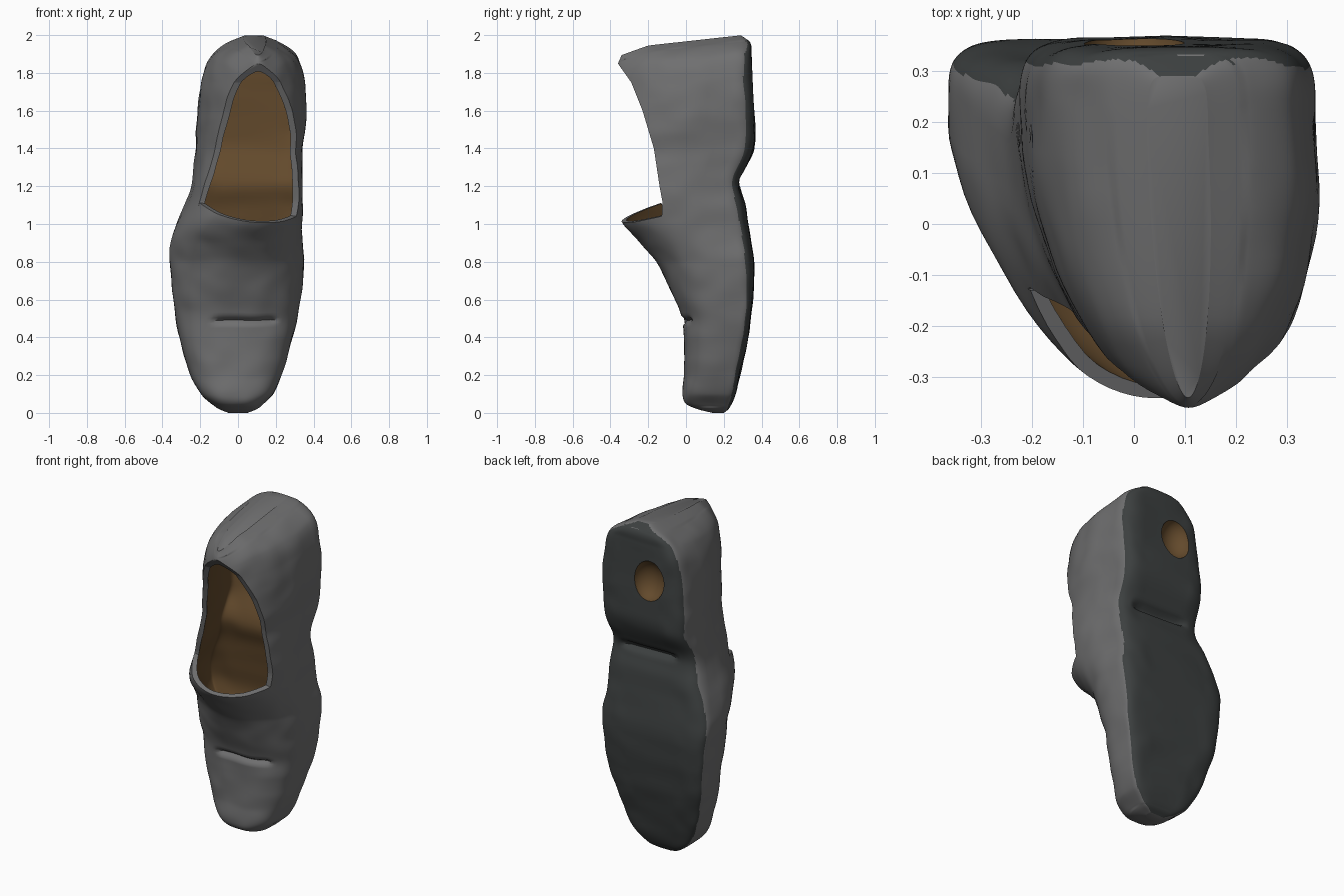
import bpy, bmesh, math
from mathutils import Vector, noise

if "Cube" in bpy.data.objects:
    bpy.data.objects.remove(bpy.data.objects["Cube"])

# z, centre x, half width, instep y, sole y
KEYS = [
    (0.00, 0.000, .05, .14, .20), (0.02, 0.000, .10, .06, .225),
    (0.05, -.005, .14, .00, .243), (0.10, -.005, .19, -.02, .26),
    (0.20, -.010, .24, -.01, .285), (0.40, -.010, .30, -.01, .33),
    (0.50, -.008, .32, -.02, .345), (0.60, -.007, .337, -.06, .355),
    (0.80, -.005, .355, -.16, .36), (0.90, -.010, .348, -.24, .345),
    (1.00, 0.002, .33, -.335, .33), (1.10, 0.025, .308, -.37, .315),
    (1.22, 0.042, .288, -.38, .285), (1.40, 0.055, .28, -.37, .36),
    (1.60, 0.070, .285, -.36, .36), (1.80, 0.078, .265, -.36, .35),
    (1.90, 0.085, .225, -.36, .345), (1.96, 0.085, .15, -.36, .34),
    (2.00, 0.085, .06, -.34, .29)]


def material(name, color):
    m = bpy.data.materials.new(name)
    m.diffuse_color = (*color, 1)
    m.use_nodes = True
    m.node_tree.nodes["Principled BSDF"].inputs["Base Color"].default_value = m.diffuse_color
    return m


MATERIALS = [material("grey_leather", (.16, .16, .162)),
             material("worn_brown", (.125, .068, .025)),
             material("dark_sole", (.045, .05, .05))]


def clamp(t):
    return max(0.0, min(1.0, t))


def section(z):
    """Smoothly interpolated section values at height z."""
    i = 0
    while i < len(KEYS) - 2 and z > KEYS[i + 1][0]:
        i += 1
    a, b = KEYS[i], KEYS[i + 1]
    p, n = KEYS[max(i - 1, 0)], KEYS[min(i + 2, len(KEYS) - 1)]
    h = b[0] - a[0]
    t = (z - a[0]) / h
    out = []
    for k in range(1, 5):
        ma = (b[k] - p[k]) / (b[0] - p[0]) * h
        mb = (n[k] - a[k]) / (n[0] - a[0]) * h
        out.append((2*t**3 - 3*t*t + 1) * a[k] + (t**3 - 2*t*t + t) * ma
                   + (3*t*t - 2*t**3) * b[k] + (t**3 - t*t) * mb)
    return out


def ring(z, xc, hw, yf, yb, ym, count):
    """Flat sole side, arched instep side, leaning and tilted at the heel."""
    front_exp = 2.8 - .9 * clamp((z - .4) / .4)
    tilt = clamp((z - 1.2) / .6)
    lean = .1 * clamp((z - .5) / .4) - .06 * clamp((z - 1.5) / .4)
    pts = []
    for j in range(count):
        a = math.tau * j / count
        c, s = math.cos(a), math.sin(a)
        e = 2 / (6 if s > 0 else front_exp)
        x = xc + hw * math.copysign(abs(c)**e, c)
        y = ym + (yb - ym if s > 0 else ym - yf) * math.copysign(abs(s)**e, s)
        drop = .11 * max(0, .3 - y) + .25 * max(0, -.2 - y)
        p = Vector((x + lean * max(0, .18 - y), y, z - tilt * drop))
        if .03 < z < 1.97:
            p += noise.noise_vector(p * 9) * .006
        pts.append(p)
    return pts


def finish(ob, slot):
    """Shared material slots and outward normals."""
    for m in MATERIALS:
        ob.data.materials.append(m)
    bm = bmesh.new()
    bm.from_mesh(ob.data)
    bmesh.ops.recalc_face_normals(bm, faces=bm.faces)
    for f in bm.faces:
        f.material_index = slot
    bm.to_mesh(ob.data)
    bm.free()


def loft(name, rings, slot):
    n = len(rings[0])
    verts = [p for r in rings for p in r]
    faces = [(i*n + j, i*n + (j+1) % n, (i+1)*n + (j+1) % n, (i+1)*n + j)
             for i in range(len(rings) - 1) for j in range(n)]
    faces += [tuple(range(n))[::-1],
              tuple(range(len(verts) - n, len(verts)))]
    me = bpy.data.meshes.new(name)
    me.from_pydata(verts, [], faces)
    ob = bpy.data.objects.new(name, me)
    bpy.context.collection.objects.link(ob)
    finish(ob, slot)
    return ob


# Outer shoe body with toe crease, heel-breast groove and soft dents
rings = []
for i in range(201):
    z = 1 - math.cos(math.pi * i / 200)
    xc, hw, yf, yb = section(z)
    pts = ring(z, xc, hw, yf, yb, yf + (yb - yf) * .7, 88)
    for p in pts:
        crease = math.exp(-((z - .49) / .014)**2) * clamp((.18 - abs(p.x - .035)) / .04)
        groove = math.exp(-((z - 1.225) / .018)**2) * clamp((.2 - abs(p.x - .05)) / .06)
        if p.y < .1:
            p.y += .028 * crease
        elif p.y > .2:
            p.y -= .04 * groove
    rings.append(pts)
shoe = loft("shoe_body", rings, 0)

# Dark outsole
for f in shoe.data.polygons:
    if f.normal.y > .45:
        f.material_index = 2

# Foot cavity, an inset of the same sections with rounded ends
rings = []
for i in range(91):
    z = .6 + 1.36 * (1 - math.cos(math.pi * i / 90)) / 2
    xc, hw, yf, yb = section(z)
    ym = yf + (yb - yf) * .7
    f = max(.05, math.sqrt(1 - (1 - clamp((z - .6) / .2))**2))
    g = max(.1, math.sqrt(1 - (1 - clamp((1.96 - z) / .06))**2))
    yf, yb, hw = yf + .03, yb - .13, hw - .03
    mid = (yf + yb) / 2
    pts = ring(z, xc, hw * f * g, mid + (yf - mid) * f, mid + (yb - mid) * f,
               mid + (ym - mid) * f, 64)
    rings.append(pts)
cavity = loft("cavity_cutter", rings, 1)

# Collar opening, a side profile swept across the shoe
profile = [(-.8, .96), (-.36, 1.0), (-.28, 1.025), (-.2, 1.05), (-.13, 1.07),
           (-.125, 1.12), (-.14, 1.2), (-.17, 1.4), (-.23, 1.6), (-.29, 1.75),
           (-.375, 1.87), (-.8, 1.87)]
rings = [[Vector((x, y, z - (.14 * (x - .1) if z < 1.1 else 0)))
          for y, z in profile] for x in (-.4, .5)]
opening = loft("opening_cutter", rings, 0)

# Worn hollow in the heel
bpy.ops.mesh.primitive_uv_sphere_add(segments=32, ring_count=16,
                                     location=(0, .37, 1.69))
hollow = bpy.context.object
hollow.name = "heel_hollow_cutter"
hollow.scale = (.10, .09, .12)
bpy.ops.object.transform_apply(location=False, rotation=False, scale=True)
finish(hollow, 1)

# Carve the body
bpy.ops.object.select_all(action='DESELECT')
bpy.context.view_layer.objects.active = shoe
shoe.select_set(True)
for cutter in (cavity, opening, hollow):
    cutter.hide_render = True
    mod = shoe.modifiers.new("carve", 'BOOLEAN')
    mod.operation = 'DIFFERENCE'
    mod.solver = 'EXACT'
    mod.object = cutter
    bpy.ops.object.modifier_apply(modifier=mod.name)
    bpy.data.objects.remove(cutter)

bpy.ops.object.shade_smooth_by_angle(angle=math.radians(50))
